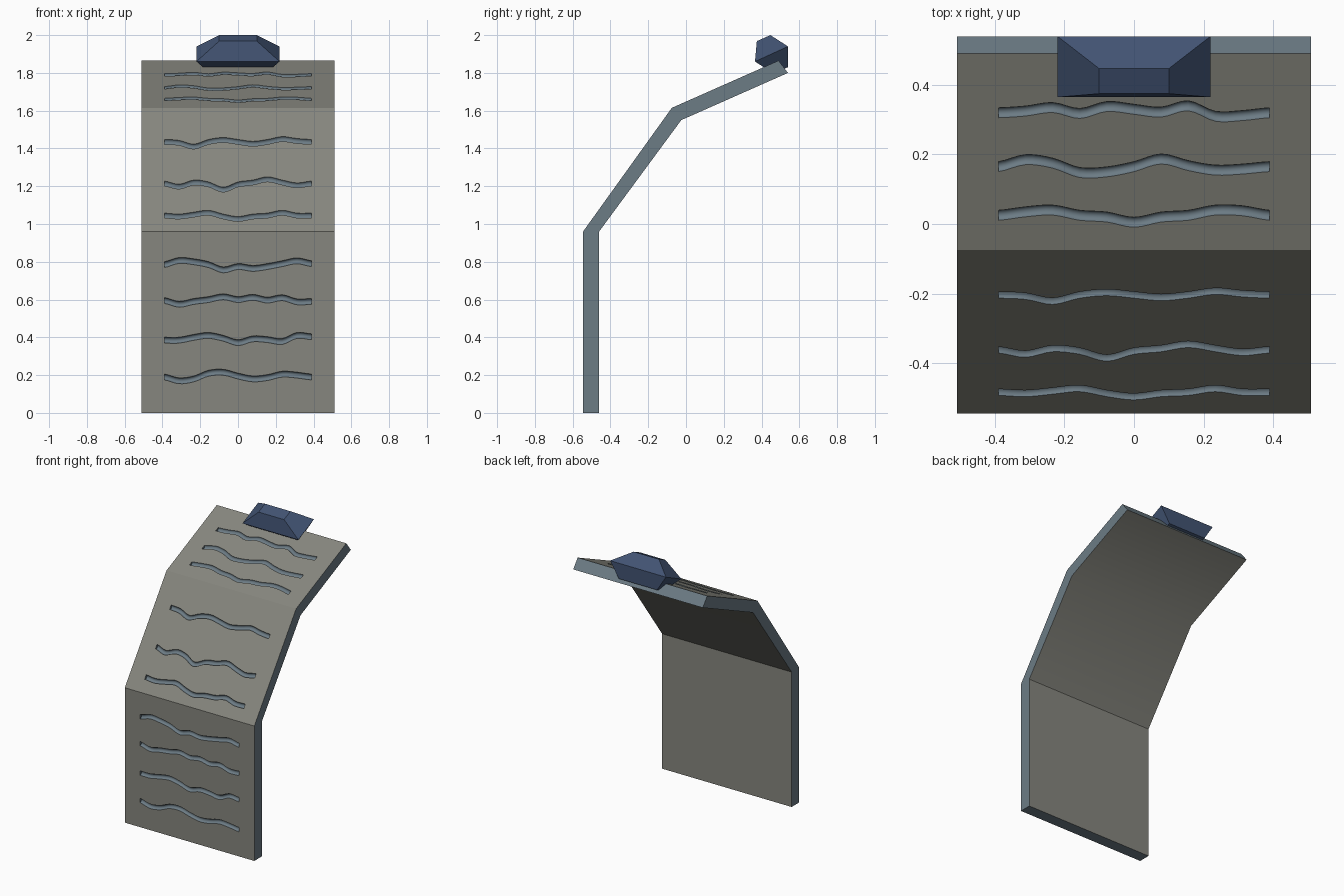
import bpy, bmesh, math
from mathutils import Vector

if "Cube" in bpy.data.objects:
    bpy.data.objects.remove(bpy.data.objects["Cube"])


def material(name, rgb):
    m = bpy.data.materials.new(name)
    m.diffuse_color = (*rgb, 1)
    m.use_nodes = True
    m.node_tree.nodes["Principled BSDF"].inputs["Base Color"].default_value = m.diffuse_color
    return m


def make_object(name, bm, mats):
    bmesh.ops.recalc_face_normals(bm, faces=bm.faces[:])
    me = bpy.data.meshes.new(name)
    bm.to_mesh(me)
    bm.free()
    for m in mats:
        me.materials.append(m)
    ob = bpy.data.objects.new(name, me)
    bpy.context.collection.objects.link(ob)
    return ob


def loft(bm, rings):
    """Skin a list of closed point rings and cap both ends (caps come last)."""
    vs = [[bm.verts.new(p) for p in r] for r in rings]
    n = len(vs[0])
    for a, b in zip(vs, vs[1:]):
        for i in range(n):
            j = (i + 1) % n
            bm.faces.new((a[i], a[j], b[j], b[i]))
    return [bm.faces.new(vs[0]), bm.faces.new(vs[-1])]


edge_mat = material("slate_edge", (0.15, 0.20, 0.235))
face_mat = material("stone_face", (0.24, 0.24, 0.21))
gem_mat = material("navy_gem", (0.054, 0.087, 0.17))

# Bent slab: front and back profile lines in (y, z), extruded along x
HALF_W = 0.51
front = [(-0.545, 0), (-0.545, 0.96), (-0.075, 1.615), (0.49, 1.865)]
back = [(-0.46, 0), (-0.46, 0.96), (-0.025, 1.55), (0.54, 1.80)]
bm = bmesh.new()
caps = loft(bm, [[(-HALF_W, *f), (HALF_W, *f), (HALF_W, *b), (-HALF_W, *b)]
                 for f, b in zip(front, back)])
for f in bm.faces:               # stone on front and back, slate on the rim
    xs = [v.co.x for v in f.verts]
    f.material_index = int(max(xs) > min(xs) and f not in caps)
slab = make_object("bent_slab", bm, [edge_mat, face_mat])

# Wavy grooves: (panel, axis measured along, heights evenly spaced in x)
grooves = [
    (0, 1, (.19, .17, .18, .21, .215, .195, .18, .187, .205, .20, .19)),
    (0, 1, (.385, .385, .40, .41, .395, .372, .392, .388, .378, .41, .403)),
    (0, 1, (.595, .575, .59, .60, .615, .60, .612, .597, .61, .588, .59)),
    (0, 1, (.785, .807, .80, .785, .757, .775, .765, .775, .79, .805, .79)),
    (1, 1, (1.045, 1.04, 1.05, 1.06, 1.04, 1.027, 1.04, 1.045, 1.06, 1.045, 1.045)),
    (1, 1, (1.215, 1.198, 1.22, 1.21, 1.182, 1.21, 1.22, 1.237, 1.22, 1.205, 1.215)),
    (1, 1, (1.435, 1.43, 1.41, 1.435, 1.445, 1.435, 1.425, 1.435, 1.45, 1.44, 1.435)),
    (2, 0, (.025, .035, .04, .025, .02, .005, .02, .025, .04, .038, .025)),
    (2, 0, (.165, .185, .175, .148, .15, .165, .187, .168, .155, .158, .165)),
    (2, 0, (.32, .325, .335, .318, .338, .33, .322, .34, .31, .312, .32)),
]
GROOVE_X, RADIUS, STEPS, SIDES = 0.39, 0.016, 4, 16


def spline(p, s):
    """Catmull-Rom value through the samples p at position s."""
    i = min(int(s), len(p) - 2)
    t = s - i
    a, b, c, d = p[max(i - 1, 0)], p[i], p[i + 1], p[min(i + 2, len(p) - 1)]
    return b + 0.5 * t * (c - a + t * (2*a - 5*b + 4*c - d + t * (3*(b - c) + d - a)))


bm = bmesh.new()
for panel, axis, heights in grooves:
    p, q = Vector(front[panel]), Vector(front[panel + 1])
    u = (q - p).normalized()
    nrm = Vector((-u.y, u.x))
    rings = []
    count = (len(heights) - 1) * STEPS
    for k in range(count + 1):
        h = spline(heights, k / STEPS)
        c = p + (q - p) * ((h - p[axis]) / (q[axis] - p[axis]))
        ring = []
        for i in range(SIDES):
            a = math.tau * (i + 0.5) / SIDES
            w = c + (u * math.cos(a) + nrm * math.sin(a)) * RADIUS
            ring.append((-GROOVE_X + 2 * GROOVE_X * k / count, w.x, w.y))
        rings.append(ring)
    loft(bm, rings)
cutter = make_object("groove_cutter", bm, [edge_mat])
cutter.hide_render = True

mod = slab.modifiers.new("grooves", "BOOLEAN")
mod.operation = "DIFFERENCE"
mod.solver = "EXACT"
mod.object = cutter
bpy.context.view_layer.objects.active = slab
slab.select_set(True)
bpy.ops.object.modifier_apply(modifier=mod.name)
bpy.data.objects.remove(cutter)
bpy.ops.object.shade_smooth_by_angle(angle=math.radians(30))

# Faceted gem: wide girdle with a small flat face above and below, tilted with the slab
bm = bmesh.new()
rings = []
for hx, (y0, z0), (y1, z1) in [
    (0.15, (0.46, 1.80), (0.54, 1.83)),
    (0.22, (0.365, 1.86), (0.54, 1.94)),
    (0.10, (0.375, 1.968), (0.447, 2.0)),
]:
    rings.append([(-hx, y0, z0), (hx, y0, z0), (hx, y1, z1), (-hx, y1, z1)])
loft(bm, rings)
make_object("top_gem", bm, [gem_mat])
